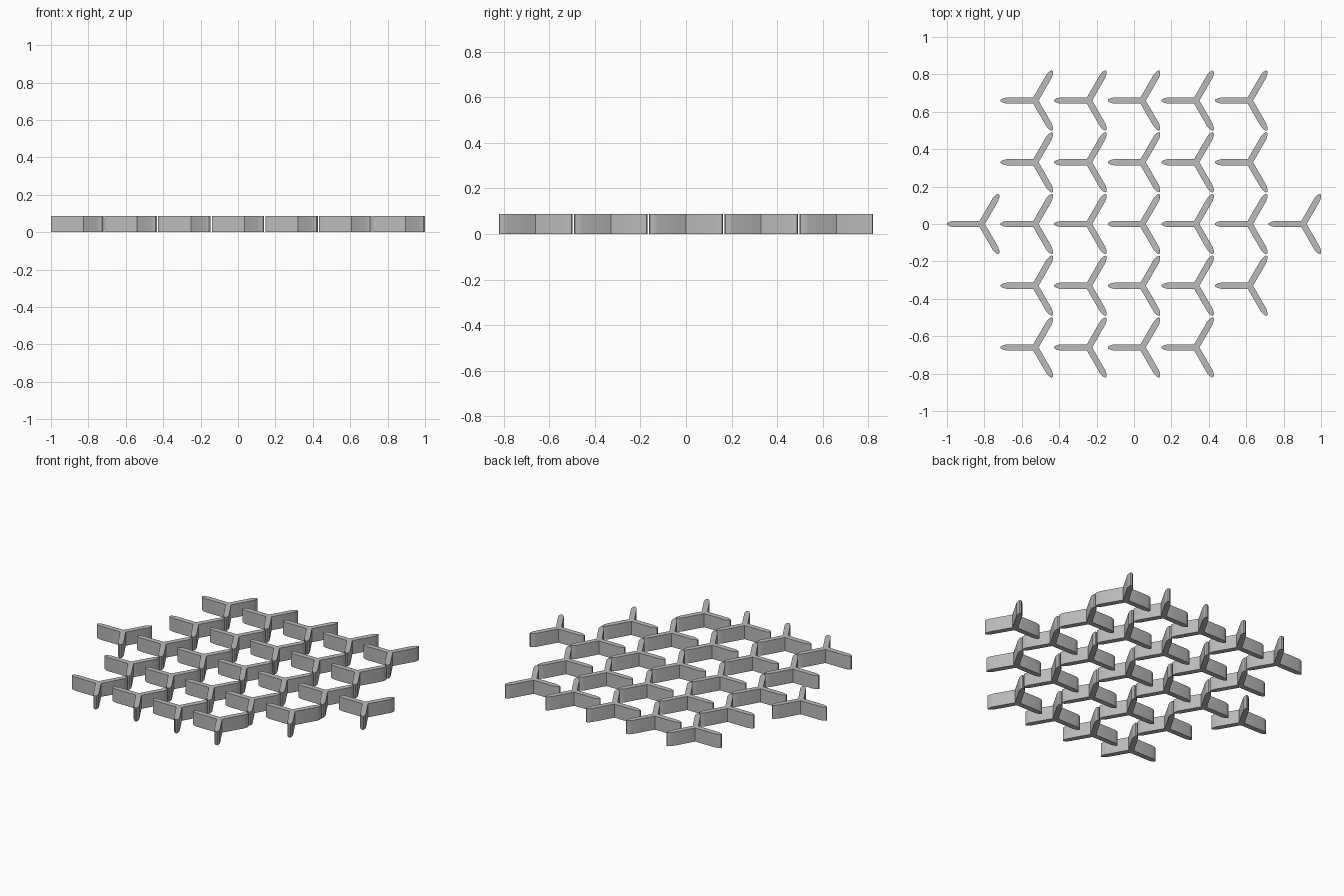
import bpy, bmesh, math
from mathutils import Matrix, Vector

if "Cube" in bpy.data.objects:
    bpy.data.objects.remove(bpy.data.objects["Cube"])

HEIGHT = 0.087
ARM = 0.184          # hub to tip
HALF = 0.0165        # half the arm thickness
STEP_X, STEP_Y = 0.2867, 0.33
HUB_X = -1 + ARM     # hub of the leftmost piece

grey = bpy.data.materials.new("plain grey")
grey.diffuse_color = (0.5, 0.5, 0.5, 1)
grey.use_nodes = True
grey.node_tree.nodes["Principled BSDF"].inputs["Base Color"].default_value = grey.diffuse_color

# One arm outline: inner corner, then the tapering rounded tip
tip = [(ARM - 0.032, HALF), (ARM - 0.012, 0.0115), (ARM, 0.004)]
arm = [(x, -y) for x, y in tip] + tip[::-1] + [(HALF / math.sqrt(3), HALF)]

# Three-armed plate, extruded upwards
bm = bmesh.new()
verts = []
for angle in (60, 180, 300):
    turn = Matrix.Rotation(math.radians(angle), 3, 'Z')
    verts += [bm.verts.new(turn @ Vector((x, y, 0))) for x, y in arm]
base = bm.faces.new(verts)
top = bmesh.ops.extrude_face_region(bm, geom=[base])["geom"]
bmesh.ops.translate(bm, vec=(0, 0, HEIGHT),
                    verts=[v for v in top if isinstance(v, bmesh.types.BMVert)])
bmesh.ops.recalc_face_normals(bm, faces=bm.faces)
mesh = bpy.data.meshes.new("three_arm_piece")
bm.to_mesh(mesh)
bm.free()
mesh.materials.append(grey)

# Rows of pieces: row number -> columns filled
rows = {2: range(1, 6), 1: range(1, 6), 0: range(0, 7), -1: range(1, 6), -2: range(1, 5)}
for row, columns in rows.items():
    for col in columns:
        piece = bpy.data.objects.new("three_arm_piece", mesh)
        piece.location = (HUB_X + col * STEP_X, row * STEP_Y, 0)
        bpy.context.collection.objects.link(piece)

# Smooth the tip curves, keep the corners sharp
first = bpy.context.collection.objects[0]
bpy.context.view_layer.objects.active = first
first.select_set(True)
bpy.ops.object.shade_smooth_by_angle(angle=math.radians(30))
